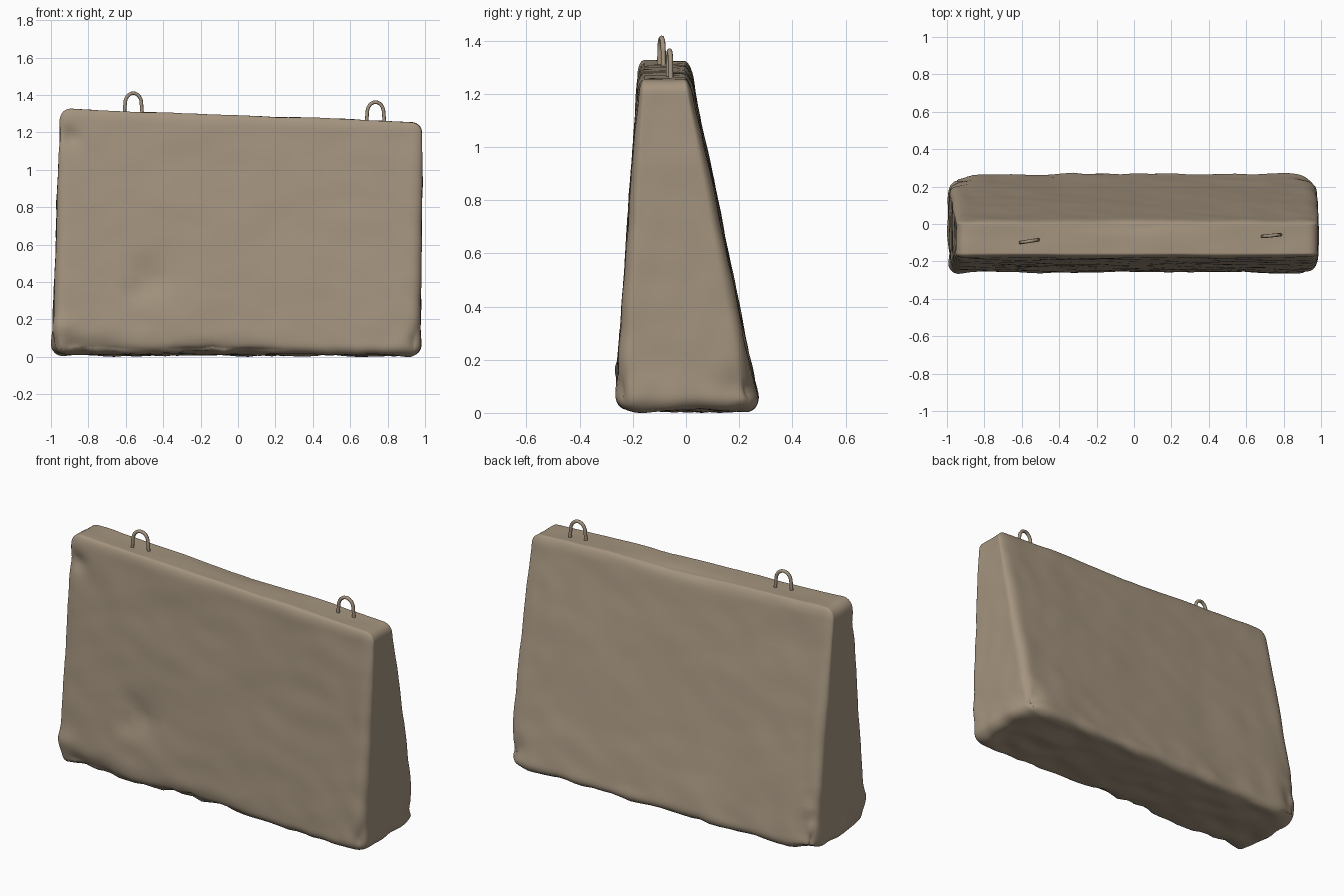
import bpy, bmesh, math
from mathutils import Vector, noise

default = bpy.data.objects.get("Cube")
if default:
    bpy.data.objects.remove(default, do_unlink=True)

stone = bpy.data.materials.new("weathered_concrete")
stone.use_nodes = True
colour = (0.37, 0.295, 0.21, 1)
stone.diffuse_color = colour
bsdf = stone.node_tree.nodes["Principled BSDF"]
bsdf.inputs["Base Color"].default_value = colour
bsdf.inputs["Roughness"].default_value = 0.9


def mix(a, b, t):
    return a + (b - a) * t


def clamp(v, lim):
    return max(-lim, min(lim, v))


HALF = Vector((1, 0.27, 0.65))
RADIUS = 0.06


def rounded(co):
    """Map a unit cube point onto a rounded box, crowding points at the edges."""
    p = Vector([h * math.sin(c * math.pi / 2) for c, h in zip(co, HALF)])
    core = Vector([clamp(c, h - RADIUS) for c, h in zip(p, HALF)])
    return core + (p - core).normalized() * RADIUS


def taper(p):
    """Narrow the box toward a sloping top."""
    u, v, w = [(c / h + 1) / 2 for c, h in zip(p, HALF)]
    return Vector((mix(mix(-0.995, -0.95, w), mix(0.975, 0.988, w), u),
                   mix(mix(-0.268, -0.178, w), mix(0.278, 0.015, w), v),
                   mix(0.01, mix(1.325, 1.255, u), w)))


def falloff(p, centre, size):
    d = Vector([(a - b) / s for a, b, s in zip(p, centre, size)])
    return math.exp(-d.length_squared)


# Chips and dents: centre, reach, depth
CHIPS = [((-0.46, -0.25, 0.42), (0.09, 0.08, 0.09), 0.025),
         ((-0.55, -0.25, 0.35), (0.03, 0.08, 0.05), 0.015),
         ((-0.90, -0.19, 1.17), (0.05, 0.05, 0.05), 0.025),
         ((-0.80, -0.27, 0.03), (0.22, 0.08, 0.07), 0.035),
         ((-0.10, -0.27, 0.02), (0.35, 0.08, 0.06), 0.035),
         ((0.95, 0.25, 0.10), (0.06, 0.08, 0.08), 0.03),
         ((-0.95, 0.25, 0.10), (0.07, 0.08, 0.30), 0.03),
         ((0.95, -0.26, 0.08), (0.05, 0.06, 0.08), 0.02),
         ((0.10, 0.00, 1.30), (0.30, 0.04, 0.03), 0.01),
         ((-0.98, -0.27, 0.16), (0.08, 0.08, 0.04), -0.012)]

# Concrete block
bm = bmesh.new()
bmesh.ops.create_cube(bm, size=2)
bmesh.ops.subdivide_edges(bm, edges=bm.edges[:], cuts=47, use_grid_fill=True)
for v in bm.verts:
    v.co = taper(rounded(v.co))
bm.normal_update()
for v in bm.verts:
    p, n = v.co.copy(), v.normal.copy()
    rough = 0.004 + 0.012 * math.exp(-p.z / 0.10)
    depth = 0.006 * noise.noise(p * 3) + rough * noise.noise(p * 9)
    for centre, size, cut in CHIPS:
        depth -= cut * falloff(p, centre, size) * (1 + 0.6 * noise.noise(p * 14))
    v.co = p + n * depth
    v.co.z = max(v.co.z, 0)
mesh = bpy.data.meshes.new("concrete_block")
bm.to_mesh(mesh)
bm.free()
mesh.polygons.foreach_set("use_smooth", [True] * len(mesh.polygons))
mesh.materials.append(stone)
block = bpy.data.objects.new("concrete_block", mesh)
bpy.context.collection.objects.link(block)


# Lifting loops
def lifting_loop(name, x, y, top, turn):
    curve = bpy.data.curves.new(name, "CURVE")
    curve.dimensions = "3D"
    curve.bevel_depth = 0.0095
    curve.bevel_resolution = 2
    curve.use_fill_caps = True
    path = [(-0.052, -0.17)]
    for i in range(13):
        a = math.pi * (1 - i / 12)
        path.append((0.044 * math.cos(a), 0.055 * math.sin(a) - 0.065))
    path.append((0.052, -0.17))
    spline = curve.splines.new("POLY")
    spline.points.add(len(path) - 1)
    for point, (px, pz) in zip(spline.points, path):
        point.co = (px, 0, pz, 1)
    curve.materials.append(stone)
    loop = bpy.data.objects.new(name, curve)
    loop.location = (x, y, top)
    loop.rotation_euler.z = turn
    bpy.context.collection.objects.link(loop)
    for s in curve.splines:
        s.use_smooth = True


lifting_loop("right_lifting_loop", -0.56, -0.092, 1.42, 0.15)
lifting_loop("left_lifting_loop", 0.735, -0.062, 1.372, 0.1)
